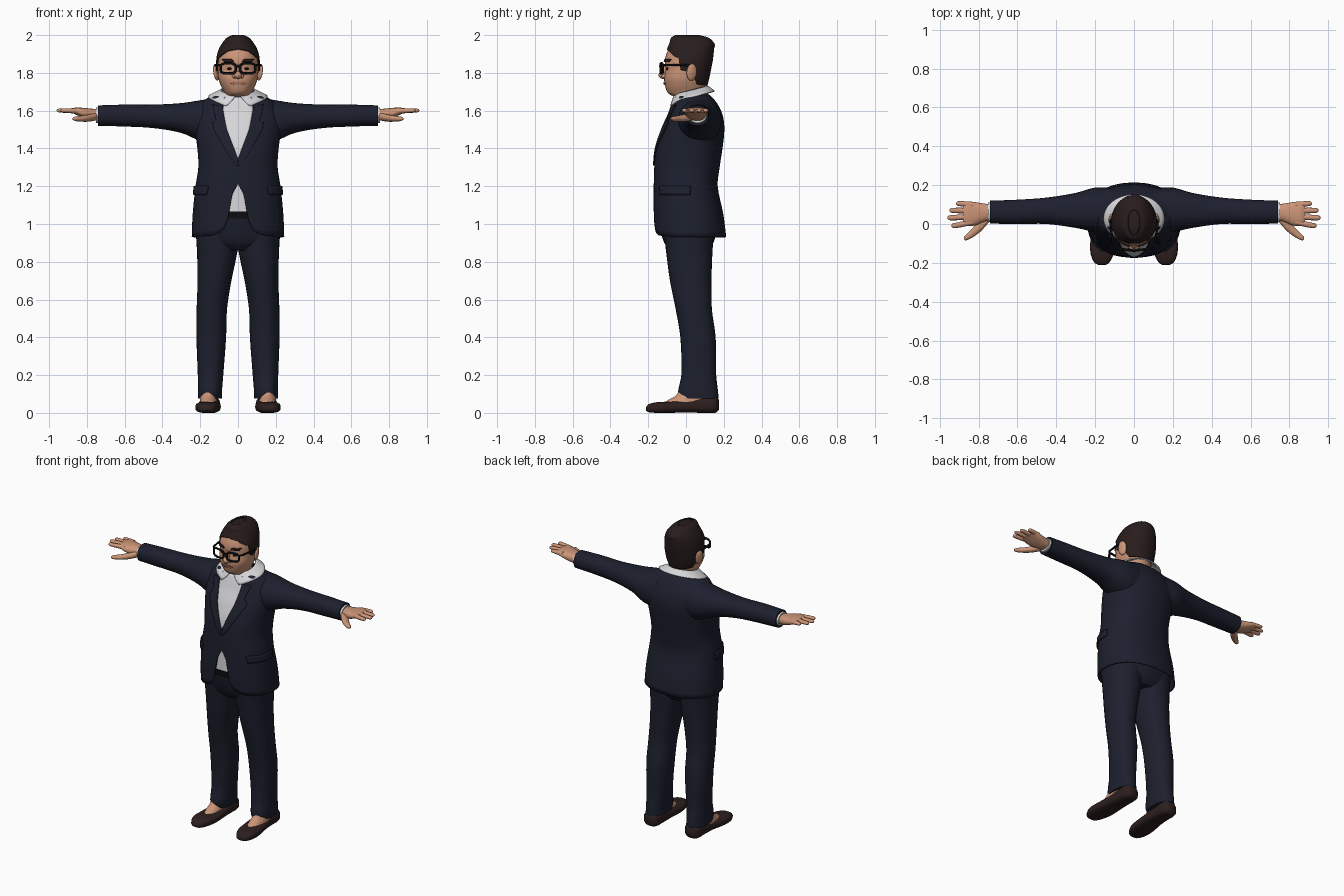
import bpy, bmesh, math
from math import sin, cos, pi, radians

if "Cube" in bpy.data.objects:
    bpy.data.objects.remove(bpy.data.objects["Cube"])


def material(name, rgb):
    m = bpy.data.materials.new(name)
    m.diffuse_color = (*rgb, 1)
    m.use_nodes = True
    m.node_tree.nodes["Principled BSDF"].inputs["Base Color"].default_value = m.diffuse_color
    return m


NAVY = material("navy cloth", (0.012, 0.014, 0.027))
WHITE = material("white shirt", (0.68, 0.68, 0.70))
SKIN = material("skin", (0.60, 0.30, 0.185))
LIP = material("lip", (0.42, 0.17, 0.12))
HAIR = material("dark brown hair", (0.022, 0.012, 0.012))
SHOE = material("brown leather", (0.026, 0.014, 0.013))
BLACK = material("black plastic", (0.004, 0.004, 0.005))


def finish(ob, mat, mirror=False, thick=0):
    ob.data.materials.clear()
    ob.data.materials.append(mat)
    bpy.ops.object.select_all(action='DESELECT')
    bpy.context.view_layer.objects.active = ob
    ob.select_set(True)
    bpy.ops.object.shade_smooth_by_angle(angle=radians(50))
    if thick:
        s = ob.modifiers.new("thickness", 'SOLIDIFY')
        s.thickness, s.offset = thick, 0
    if mirror:
        ob.modifiers.new("mirror", 'MIRROR')
    return ob


def grid(name, rows, mat, wrap=True, cap=False, **kw):
    """Skin a list of equal-length point rows."""
    bm = bmesh.new()
    vs = [[bm.verts.new(p) for p in r] for r in rows]
    n = len(rows[0])
    for a, b in zip(vs, vs[1:]):
        for i in range(n if wrap else n - 1):
            j = (i + 1) % n
            bm.faces.new((a[i], a[j], b[j], b[i]))
    if cap:
        bm.faces.new(vs[0][::-1])
        bm.faces.new(vs[-1])
    bmesh.ops.recalc_face_normals(bm, faces=bm.faces)
    me = bpy.data.meshes.new(name)
    bm.to_mesh(me)
    bm.free()
    ob = bpy.data.objects.new(name, me)
    bpy.context.collection.objects.link(ob)
    return finish(ob, mat, **kw)


def lerp(table, p):
    """Piecewise linear lookup in (position, values...) rows."""
    for a, b in zip(table, table[1:]):
        if p <= b[0]:
            t = max(0, (p - a[0]) / (b[0] - a[0]))
            return [u + (v - u) * t for u, v in zip(a[1:], b[1:])]
    return list(table[-1][1:])


def smooth(rings, p):
    """Smooth (Hermite) lookup in (position, values...) rows."""
    k = max(0, min(len(rings) - 2, sum(r[0] <= p for r in rings) - 1))
    r0, r1 = rings[k], rings[k + 1]
    rm, rp = rings[max(k - 1, 0)], rings[min(k + 2, len(rings) - 1)]
    h = r1[0] - r0[0]
    t = max(0, min(1, (p - r0[0]) / h))
    out = []
    for i in range(1, 5):
        m0 = (r1[i] - rm[i]) / (r1[0] - rm[0]) * h
        m1 = (rp[i] - r0[i]) / (rp[0] - r0[0]) * h
        out.append((2*t**3 - 3*t*t + 1) * r0[i] + (t**3 - 2*t*t + t) * m0
                   + (3*t*t - 2*t**3) * r1[i] + (t**3 - t*t) * m1)
    return out


def surf(rings, p, th, axis='z', e=1.0, off=0):
    """Point on a loft; rings are (position, a_min, a_max, b_min, b_max)."""
    a0, a1, b0, b1 = smooth(rings, p)
    s, c = sin(th), -cos(th)
    a = (a0 + a1) / 2 + ((a1 - a0) / 2 + off) * math.copysign(abs(s) ** e, s)
    b = (b0 + b1) / 2 + ((b1 - b0) / 2 + off) * math.copysign(abs(c) ** e, c)
    return {'x': (p, a, b), 'y': (a, p, b), 'z': (a, b, p)}[axis]


def loft(name, rings, mat, axis='z', n=32, k=4, e=1.0, low=None, cap=True, **kw):
    ps = [a[0] + (b[0] - a[0]) * i / k for a, b in zip(rings, rings[1:]) for i in range(k)]
    ps.append(rings[-1][0])
    p0, p1 = ps[0], ps[-1]
    rows = []
    for p in ps:
        row = []
        for i in range(n):
            th = 2 * pi * i / n
            lo = low(th) if low else p0
            row.append(surf(rings, lo + (p - p0) * (p1 - lo) / (p1 - p0), th, axis, e))
        rows.append(row)
    return grid(name, rows, mat, cap=cap, **kw)


def plate(name, rings, edges, mat, e, angles=False, off=0.004, n=14, m=30, **kw):
    """Thin panel lying on a loft; edges are (height, left, right)."""
    rows = []
    for i in range(m + 1):
        z = edges[0][0] + (edges[-1][0] - edges[0][0]) * i / m
        l, r = lerp(edges, z)
        a0, a1 = smooth(rings, z)[:2]
        row = []
        for j in range(n + 1):
            x = l + (r - l) * j / n
            q = min(1, abs(x) / ((a1 - a0) / 2))
            th = radians(x) if angles else math.copysign(math.asin(q ** (1 / e)), x)
            row.append(surf(rings, z, th, 'z', e, off))
        rows.append(row)
    return grid(name, rows, mat, wrap=False, thick=0.007, **kw)


def ball(name, loc, scale, mat, rot=(0, 0, 0), **kw):
    bpy.ops.mesh.primitive_uv_sphere_add(segments=24, ring_count=14)
    ob = bpy.context.object
    ob.name = name
    ob.location, ob.scale, ob.rotation_euler = loc, scale, rot
    bpy.ops.object.transform_apply(location=True, rotation=True, scale=True)
    return finish(ob, mat, **kw)


def wire(name, pts, radius, mat, cyclic=False, **kw):
    cu = bpy.data.curves.new(name, 'CURVE')
    cu.dimensions, cu.bevel_depth, cu.bevel_resolution = '3D', radius, 2
    cu.use_fill_caps = True
    sp = cu.splines.new('POLY')
    sp.points.add(len(pts) - 1)
    for q, p in zip(sp.points, pts):
        q.co = (*p, 1)
    sp.use_cyclic_u = cyclic
    ob = bpy.data.objects.new(name, cu)
    bpy.context.collection.objects.link(ob)
    bpy.ops.object.select_all(action='DESELECT')
    bpy.context.view_layer.objects.active = ob
    ob.select_set(True)
    bpy.ops.object.convert(target='MESH')
    return finish(bpy.context.object, mat, **kw)


def sym(*rows):
    """Rings symmetric in x: (z, half_width, y_min, y_max)."""
    return [(z, -w, w, f, b) for z, w, f, b in rows]


# Jacket body, with a hem that parts at the front
E = 0.88
TORSO = sym((0.93, 0.242, -0.165, 0.21), (1.05, 0.237, -0.17, 0.195), (1.2, 0.222, -0.168, 0.165),
            (1.3, 0.207, -0.165, 0.175), (1.4, 0.212, -0.155, 0.19), (1.5, 0.225, -0.125, 0.20),
            (1.58, 0.222, -0.09, 0.19), (1.64, 0.19, -0.068, 0.16), (1.67, 0.15, -0.055, 0.135),
            (1.69, 0.10, -0.04, 0.11))
HEM = [(0, 1.21), (0.03, 1.165), (0.045, 1.08), (0.06, 1.0), (0.085, 0.96), (0.13, 0.94), (0.25, 0.93)]


def hem(th):
    return lerp(HEM, 0.24 * abs(sin(th)) ** E)[0] if cos(th) > 0 else 0.93


loft("jacket_body", TORSO, NAVY, n=128, e=E, low=hem, cap=False, thick=0.006)
plate("shirt_front", TORSO, [(1.35, -0.002, 0.002), (1.5, -0.058, 0.058), (1.6, -0.078, 0.078),
                             (1.67, -0.07, 0.07)], WHITE, E)
plate("lapel", TORSO, [(1.31, 0.0, 0.008), (1.35, 0.002, 0.04), (1.5, 0.058, 0.125),
                       (1.535, 0.066, 0.13), (1.54, 0.067, 0.11), (1.63, 0.08, 0.13)], NAVY, E,
      off=0.007, mirror=True)
plate("pocket_flap", TORSO, [(1.155, 42, 95), (1.2, 40, 97)], NAVY, E, angles=True, off=0.009, m=4, mirror=True)
loft("shirt_belly", sym((1.06, 0.2, -0.153, 0.15), (1.3, 0.18, -0.15, 0.15)), WHITE, e=E)
loft("belt", sym((1.03, 0.203, -0.158, 0.15), (1.065, 0.203, -0.158, 0.15)), BLACK, e=E, k=1)

# Trousers
loft("trouser_hips", sym((0.86, 0.1, -0.08, 0.12), (0.9, 0.205, -0.115, 0.145), (1.0, 0.215, -0.145, 0.17),
                         (1.04, 0.205, -0.152, 0.16)), NAVY, e=E)
loft("trouser_leg", [(0.075, 0.085, 0.212, -0.03, 0.172), (0.11, 0.085, 0.212, -0.042, 0.17),
                     (0.2, 0.078, 0.213, -0.025, 0.16), (0.4, 0.063, 0.22, -0.03, 0.157),
                     (0.55, 0.058, 0.219, -0.055, 0.137), (0.7, 0.035, 0.214, -0.085, 0.135),
                     (0.85, 0.004, 0.217, -0.105, 0.14), (0.98, -0.01, 0.225, -0.12, 0.15)],
     NAVY, e=0.92, mirror=True)

# Shoes and feet
loft("shoe", [(-0.212, 0.15, 0.18, 0.012, 0.03), (-0.2, 0.128, 0.203, 0.004, 0.045),
              (-0.15, 0.103, 0.224, 0.0, 0.057), (-0.08, 0.092, 0.224, 0.0, 0.06),
              (0.0, 0.092, 0.212, 0.003, 0.068), (0.08, 0.095, 0.205, 0.0, 0.082),
              (0.155, 0.1, 0.2, 0.0, 0.086), (0.174, 0.125, 0.175, 0.015, 0.07)],
     SHOE, axis='y', e=0.7, mirror=True)
loft("foot", [(0.04, 0.108, 0.208, -0.135, 0.13), (0.065, 0.112, 0.202, -0.1, 0.13),
              (0.09, 0.113, 0.2, -0.055, 0.13), (0.13, 0.115, 0.195, -0.03, 0.12)], SKIN, mirror=True)

# Sleeves, cuffs and hands
loft("sleeve", [(0.1, -0.04, 0.185, 1.42, 1.67), (0.2, -0.04, 0.187, 1.44, 1.655),
                (0.3, -0.02, 0.16, 1.482, 1.64), (0.45, 0.0, 0.136, 1.508, 1.632),
                (0.6, 0.0, 0.125, 1.516, 1.632), (0.74, 0.002, 0.12, 1.52, 1.628)],
     NAVY, axis='x', e=0.9, mirror=True)
loft("cuff", [(0.72, 0.008, 0.112, 1.53, 1.62), (0.752, 0.01, 0.11, 1.535, 1.617)],
     WHITE, axis='x', k=1, mirror=True)
loft("palm", [(0.72, 0.025, 0.1, 1.55, 1.605), (0.77, 0.012, 0.105, 1.548, 1.61),
              (0.82, -0.008, 0.113, 1.562, 1.615), (0.86, -0.008, 0.115, 1.58, 1.617),
              (0.88, 0.005, 0.105, 1.59, 1.61)], SKIN, axis='x', e=0.85, mirror=True)
for label, y0, y1, tip in (("little", 0.098, 0.105, 0.915), ("ring", 0.068, 0.07, 0.95),
                           ("middle", 0.038, 0.032, 0.96), ("index", 0.01, -0.008, 0.94)):
    loft(label + "_finger", [(0.83, y0 - 0.015, y0 + 0.015, 1.583, 1.613),
                             (tip - 0.02, y1 - 0.0135, y1 + 0.0135, 1.59, 1.612),
                             (tip - 0.005, y1 - 0.01, y1 + 0.01, 1.593, 1.609),
                             (tip, y1 - 0.003, y1 + 0.003, 1.599, 1.604)],
         SKIN, axis='x', n=12, k=3, mirror=True)
loft("thumb", [(0.745, 0.01, 0.06, 1.55, 1.59), (0.79, -0.04, 0.025, 1.542, 1.58),
               (0.835, -0.072, -0.025, 1.542, 1.572), (0.865, -0.085, -0.055, 1.546, 1.568),
               (0.875, -0.08, -0.067, 1.552, 1.562)], SKIN, axis='x', n=14, mirror=True)


# Folded shirt collar, high at the nape and pointed in front
def collar_point(th, v):
    y = (0.0275 + 0.0025 * v) - (0.0875 + 0.0325 * v) * cos(th)
    z = 1.70 - 0.035 * v + 0.25 * y - 0.03 * v * max(0, cos(th)) ** 4
    return ((0.088 + 0.067 * v) * sin(th), y, z)


grid("shirt_collar", [[collar_point(0.12 + 0.3 * v + (2 * pi - 0.24 - 0.6 * v) * i / 64, v) for i in range(65)]
                      for v in (0, 0.2, 0.4, 0.6, 0.8, 1)], WHITE, wrap=False, thick=0.008)

# Head, with nose, ears, lips and eyes
HEAD = sym((1.6, 0.075, -0.03, 0.1), (1.665, 0.075, -0.045, 0.1), (1.685, 0.07, -0.085, 0.1),
           (1.7, 0.075, -0.1, 0.1), (1.73, 0.09, -0.11, 0.103), (1.77, 0.104, -0.116, 0.11),
           (1.82, 0.108, -0.108, 0.12), (1.86, 0.107, -0.112, 0.125), (1.9, 0.1, -0.104, 0.125),
           (1.94, 0.08, -0.08, 0.11), (1.97, 0.04, -0.03, 0.06))
loft("head", HEAD, SKIN, e=0.92)
ball("nose", (0, -0.12, 1.788), (0.021, 0.026, 0.02), SKIN)
ball("nose_bridge", (0, -0.108, 1.815), (0.013, 0.02, 0.035), SKIN, rot=(-0.25, 0, 0))
ball("nostril", (0.019, -0.115, 1.782), (0.012, 0.014, 0.011), SKIN, mirror=True)
ball("ear", (0.116, 0.03, 1.803), (0.012, 0.028, 0.045), SKIN, rot=(0, 0.15, 0.35), mirror=True)
plate("lips", HEAD, [(1.738, -0.022, 0.022), (1.745, -0.038, 0.038), (1.752, -0.022, 0.022)], LIP, 0.92,
      off=0.002, m=6)
ball("eye", (0.045, -0.099, 1.822), (0.014, 0.007, 0.007), BLACK, mirror=True)
plate("eyebrow", HEAD, [(1.858, 0.02, 0.07), (1.872, 0.03, 0.08)], HAIR, 0.92, m=4, mirror=True)

# Hair cap with sideburns, plus a raised swept-back top
HAIRCAP = sym((1.73, 0.093, -0.115, 0.11), (1.77, 0.109, -0.12, 0.12), (1.82, 0.114, -0.113, 0.13),
              (1.86, 0.113, -0.117, 0.138), (1.9, 0.107, -0.108, 0.143), (1.935, 0.094, -0.094, 0.146),
              (1.96, 0.078, -0.084, 0.143), (1.985, 0.056, -0.076, 0.115), (1.997, 0.03, -0.055, 0.07))
HAIRLINE = [(0, 1.925), (30, 1.915), (58, 1.885), (68, 1.88), (75, 1.815), (88, 1.81), (95, 1.83),
            (108, 1.78), (120, 1.74), (180, 1.73)]
loft("hair_cap", HAIRCAP, HAIR, n=96, e=0.92, cap=False, thick=0.006,
     low=lambda th: lerp(HAIRLINE, math.degrees(min(th, 2 * pi - th)))[0])
ball("hair_top", (0, 0.01, 1.965), (0.062, 0.09, 0.035), HAIR)
ball("hair_knot", (0.005, 0.105, 1.945), (0.05, 0.048, 0.035), HAIR)

# Glasses
rim = []
for i in range(28):
    c, s = cos(2 * pi * i / 28), sin(2 * pi * i / 28)
    x = 0.052 + 0.04 * math.copysign(abs(c) ** 0.6, c)
    rim.append((x, -0.135 + 1.6 * x * x, 1.824 + 0.027 * math.copysign(abs(s) ** 0.6, s)))
wire("glasses_rim", rim, 0.0065, BLACK, cyclic=True, mirror=True)
wire("glasses_bridge", [(-0.014, -0.135, 1.832), (0, -0.138, 1.835), (0.014, -0.135, 1.832)], 0.006, BLACK)
wire("glasses_temple", [(0.09, -0.122, 1.84), (0.108, -0.1, 1.842), (0.119, -0.02, 1.842), (0.12, 0.025, 1.838)],
     0.006, BLACK, mirror=True)
